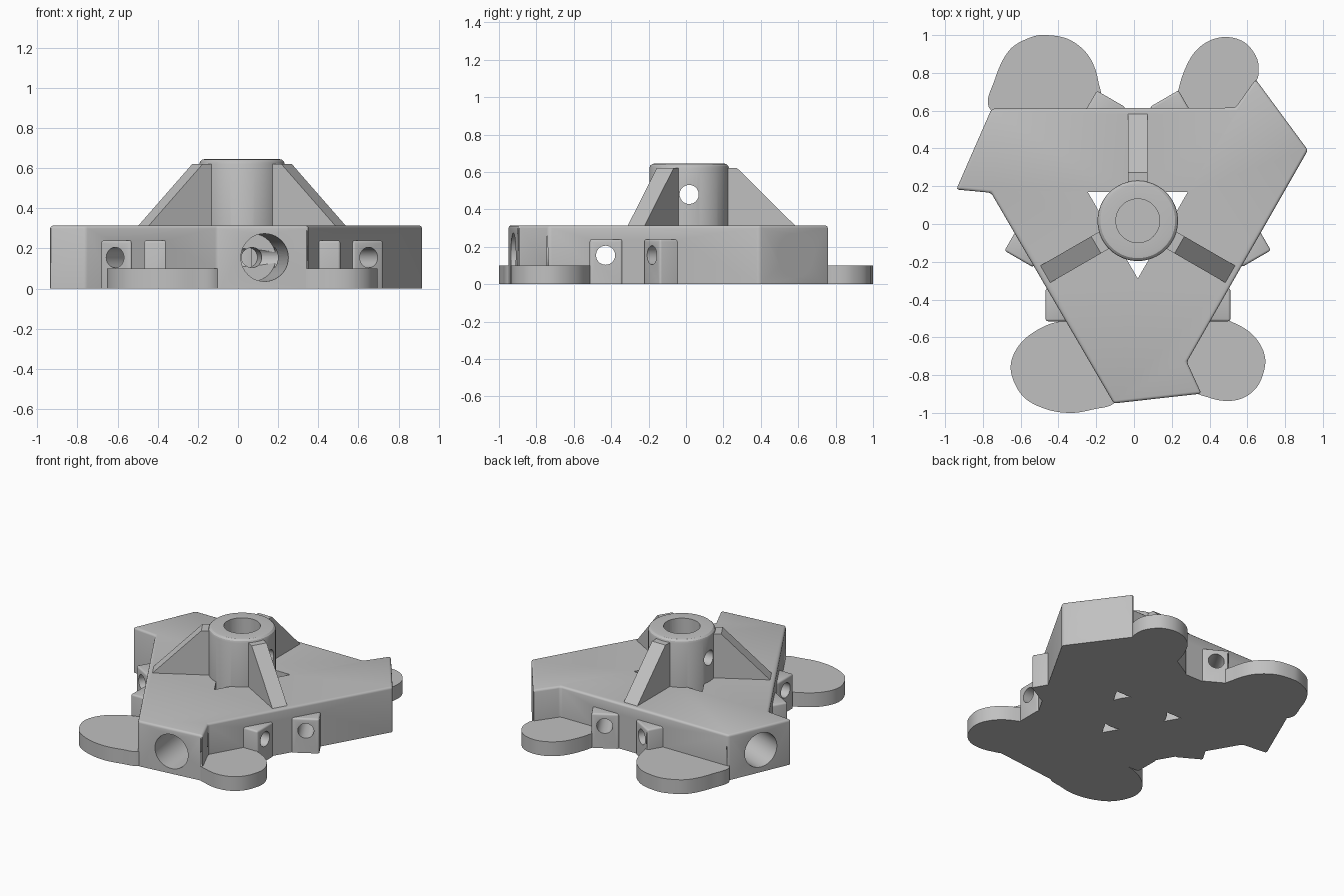
import bpy, bmesh, math
from mathutils import Vector, Matrix

if "Cube" in bpy.data.objects:
    bpy.data.objects.remove(bpy.data.objects["Cube"])

CX, CY = 0.02, 0.017          # axis of the three-armed hub
C = Vector((CX, CY, 0))
H = 0.315                     # hub height
ARMS = [0, 120, 240]

grey = bpy.data.materials.new("plain_grey")
grey.diffuse_color = (0.53, 0.53, 0.53, 1)
grey.use_nodes = True
grey.node_tree.nodes["Principled BSDF"].inputs["Base Color"].default_value = grey.diffuse_color


def about_hub(deg):
    return Matrix.Translation(C) @ Matrix.Rotation(math.radians(deg), 4, 'Z') @ Matrix.Translation(-C)


def finish(name, bm, matrix=None):
    if matrix:
        bm.transform(matrix)
    bmesh.ops.recalc_face_normals(bm, faces=bm.faces)
    me = bpy.data.meshes.new(name)
    bm.to_mesh(me)
    bm.free()
    me.materials.append(grey)
    ob = bpy.data.objects.new(name, me)
    bpy.context.collection.objects.link(ob)
    return ob


def prism(name, pts, z0, z1, bevel=0.0, matrix=None):
    """Extrude an xy outline; optionally round the top and upright edges."""
    bm = bmesh.new()
    base = bm.faces.new([bm.verts.new((x, y, z0)) for x, y in pts])
    ext = bmesh.ops.extrude_face_region(bm, geom=[base])
    for v in ext["geom"]:
        if isinstance(v, bmesh.types.BMVert):
            v.co.z = z1
    if bevel:
        edges = [e for e in bm.edges if max(v.co.z for v in e.verts) > z1 - 1e-5]
        bmesh.ops.bevel(bm, geom=edges, offset=bevel, segments=3, profile=0.5, affect='EDGES')
    return finish(name, bm, matrix)


def rod(name, a, b, r, seg=40):
    """Cylinder between two points."""
    a, b = Vector(a), Vector(b)
    d = b - a
    bm = bmesh.new()
    bmesh.ops.create_cone(bm, cap_ends=True, segments=seg, radius1=r, radius2=r, depth=d.length)
    return finish(name, bm, Matrix.Translation((a + b) / 2) @ d.to_track_quat('Z', 'Y').to_matrix().to_4x4())


def boolean(target, tool, op):
    m = target.modifiers.new("b", 'BOOLEAN')
    m.object, m.operation, m.solver = tool, op, 'EXACT'
    dg = bpy.context.evaluated_depsgraph_get()
    me = bpy.data.meshes.new_from_object(target.evaluated_get(dg))
    target.modifiers.clear()
    target.data = me
    bpy.data.objects.remove(tool)


def smooth_loop(pts, n=8):
    """Closed Catmull-Rom curve through the points."""
    out, k = [], len(pts)
    p = [Vector(q) for q in pts]
    for i in range(k):
        a, b, c, d = (p[(i + j) % k] for j in (-1, 0, 1, 2))
        for s in range(n):
            t = s / n
            out.append(tuple(0.5 * (2 * b + (c - a) * t + (2 * a - 5 * b + 4 * c - d) * t * t
                                    + (3 * b - a - 3 * c + d) * t ** 3)))
    return out


# Hub plate: one hooked arm end repeated three times
arm_end = [(-0.107, -0.95), (0.357, -0.898), (0.28, -0.73)]
outline = []
for deg in ARMS:
    outline += [(about_hub(deg) @ Vector((x, y, 0)))[:2] for x, y in arm_end]
hub = prism("three_arm_hub", outline, 0, H, 0.015)

# Triangular opening, later filled in the middle by the tower
tri = [(CX + 0.306 * math.cos(math.radians(a)), CY + 0.306 * math.sin(math.radians(a))) for a in (30, 150, 270)]
boolean(hub, prism("triangle_cutter", tri, -0.1, 0.5), 'DIFFERENCE')

# Tower with rounded rim
bm = bmesh.new()
profile = [(0, 0), (0.213, 0), (0.213, 0.62), (0.209, 0.633), (0.198, 0.643), (0.185, 0.645), (0, 0.645)]
verts = [bm.verts.new((x, 0, z)) for x, z in profile]
edges = [bm.edges.new(e) for e in zip(verts, verts[1:])]
bmesh.ops.spin(bm, geom=verts + edges, axis=(0, 0, 1), cent=(0, 0, 0), steps=64, angle=2 * math.pi)
bmesh.ops.remove_doubles(bm, verts=bm.verts, dist=1e-4)
boolean(hub, finish("tower", bm, Matrix.Translation(C)), 'UNION')

# Sloping ribs
rib = [(0.1, 0.2), (0.1, 0.622), (0.255, 0.622), (0.565, H), (0.565, 0.2)]
to_rib = Matrix(((0, 0, 1, 0), (1, 0, 0, 0), (0, 1, 0, 0), (0, 0, 0, 1)))
for deg in ARMS:
    tool = prism("rib", rib, -0.052, 0.052, 0, about_hub(deg) @ Matrix.Translation(C) @ to_rib)
    boolean(hub, tool, 'UNION')

# Side bosses across each arm
for deg in ARMS:
    box = [(-0.468, -0.515), (0.51, -0.515), (0.51, -0.34), (-0.468, -0.34)]
    boolean(hub, prism("boss", box, 0, 0.24, 0.012, about_hub(deg)), 'UNION')

# Rounded mounting feet
feet = [
    [(-0.755, 0.6), (-0.735, 0.77), (-0.66, 0.92), (-0.55, 0.987), (-0.46, 1.0), (-0.34, 0.975),
     (-0.24, 0.89), (-0.19, 0.76), (-0.19, 0.6), (-0.45, 0.5)],
    [(0.24, 0.6), (0.24, 0.73), (0.3, 0.88), (0.38, 0.96), (0.48, 0.99), (0.58, 0.965),
     (0.645, 0.89), (0.66, 0.81), (0.635, 0.73), (0.5, 0.5)],
    [(-0.34, -0.51), (-0.46, -0.535), (-0.58, -0.61), (-0.645, -0.71), (-0.645, -0.81), (-0.58, -0.92),
     (-0.46, -0.982), (-0.33, -1.0), (-0.21, -0.98), (-0.1, -0.945), (0.0, -0.8), (-0.15, -0.5)],
    [(0.4, -0.48), (0.51, -0.515), (0.61, -0.57), (0.675, -0.65), (0.695, -0.74), (0.66, -0.85),
     (0.59, -0.915), (0.5, -0.937), (0.4, -0.92), (0.3, -0.87), (0.2, -0.7), (0.26, -0.5)],
]
for pts in feet:
    boolean(hub, prism("foot", smooth_loop(pts), 0, 0.1), 'UNION')

# Screw holes through the feet
for x in (-0.46, 0.51):
    for y in (-0.75, 0.78):
        boolean(hub, rod("screw_hole", (x, y, -0.1), (x, y, 0.2), 0.034, 32), 'DIFFERENCE')

# Tower bore and its cross hole
boolean(hub, rod("tower_bore", (CX, CY, 0.3), (CX, CY, 0.8), 0.116, 48), 'DIFFERENCE')
boolean(hub, rod("tower_pin_hole", (CX - 0.4, CY, 0.48), (CX + 0.4, CY, 0.48), 0.051), 'DIFFERENCE')

# Arm sockets, wire holes and boss holes
axis = Vector((0.119, -0.993, 0))
mid = Vector((CX, CY, 0.155))
for deg in ARMS:
    m = about_hub(deg)
    for name, r0, r1, rad in (("socket", 0.42, 1.1, 0.119), ("wire_hole", 0.23, 0.5, 0.05)):
        boolean(hub, rod(name, m @ (mid + axis * r0), m @ (mid + axis * r1), rad), 'DIFFERENCE')
    a, b = Vector((-0.7, -0.43, 0.155)), Vector((0.7, -0.43, 0.155))
    boolean(hub, rod("boss_hole", m @ a, m @ b, 0.051), 'DIFFERENCE')

# Soft shading with crisp edges
bpy.context.view_layer.objects.active = hub
hub.select_set(True)
bpy.ops.object.shade_smooth_by_angle(angle=math.radians(30))
